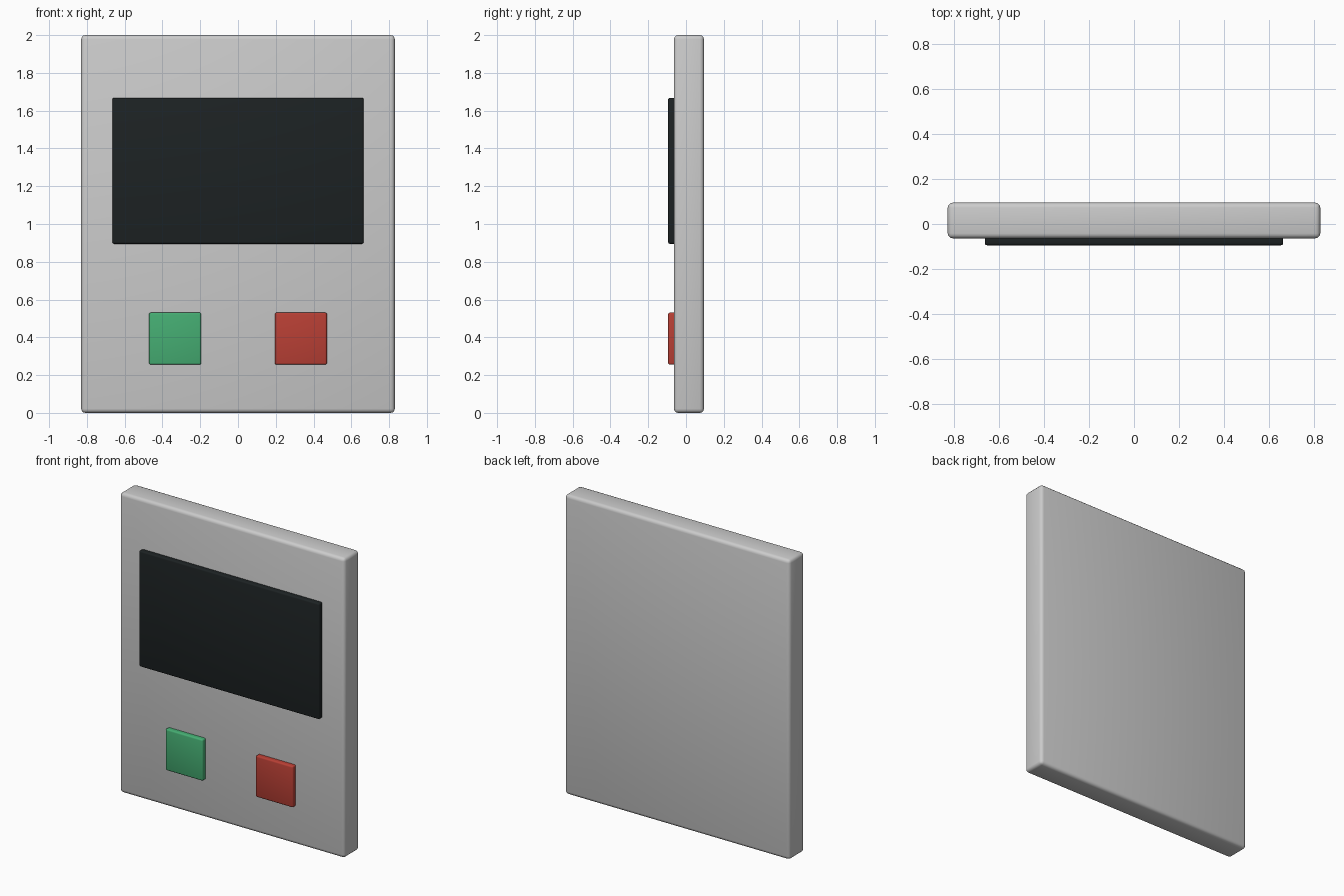
import bpy

if "Cube" in bpy.data.objects:
    bpy.data.objects.remove(bpy.data.objects["Cube"])


def rounded_box(name, x, y, z, bevel, color=None):
    """Box spanning the given (min, max) ranges with softened edges."""
    spans = (x, y, z)
    bpy.ops.mesh.primitive_cube_add(size=1, location=[(a + b) / 2 for a, b in spans])
    ob = bpy.context.object
    ob.name = name
    ob.scale = [b - a for a, b in spans]
    bpy.ops.object.transform_apply(location=False, rotation=False, scale=True)
    mod = ob.modifiers.new("soft_edges", 'BEVEL')
    mod.width = bevel
    mod.segments = 3
    bpy.ops.object.modifier_apply(modifier=mod.name)
    bpy.ops.object.shade_smooth_by_angle()
    if color:
        mat = bpy.data.materials.new(name + "_color")
        mat.diffuse_color = (*color, 1)
        mat.use_nodes = True
        mat.node_tree.nodes["Principled BSDF"].inputs["Base Color"].default_value = mat.diffuse_color
        ob.data.materials.append(mat)
    return ob


FRONT, FACE, BACK = -0.095, -0.064, 0.095
INSET = FACE + 0.02  # raised parts sink slightly into the panel

# Wall panel body
rounded_box("panel_body", (-0.83, 0.83), (FACE, BACK), (0, 2), 0.022)

# Dark display
rounded_box("display_screen", (-0.665, 0.665), (FRONT, INSET), (0.895, 1.668), 0.01,
            (0.012, 0.016, 0.017))

# Green and red push buttons
for name, cx, color in (("green_button", -0.333, (0.06, 0.42, 0.17)),
                        ("red_button", 0.333, (0.48, 0.05, 0.035))):
    rounded_box(name, (cx - 0.138, cx + 0.138), (FRONT, INSET), (0.255, 0.531), 0.01, color)
